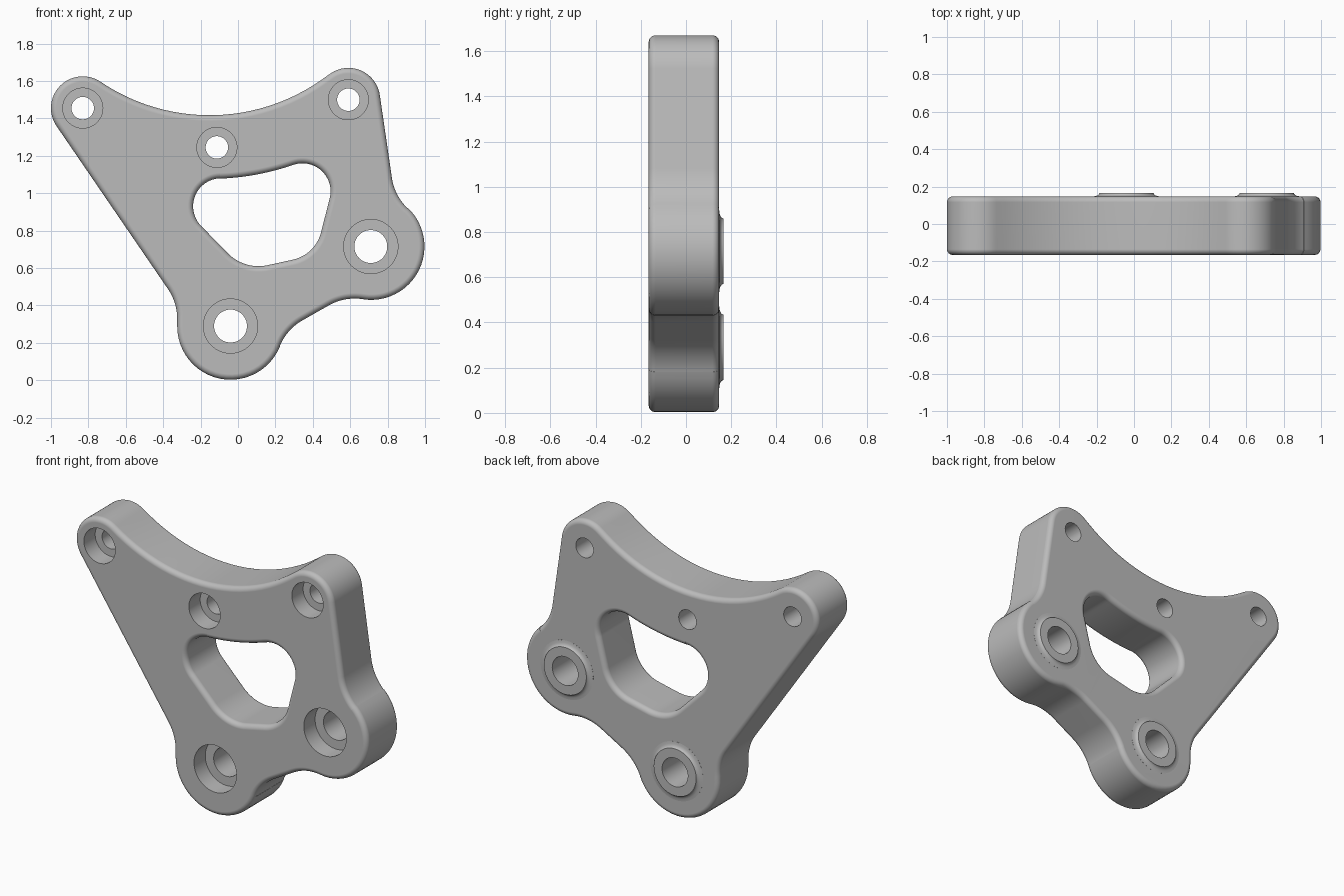
import bpy, bmesh, math
from mathutils import Vector

if "Cube" in bpy.data.objects:
    bpy.data.objects.remove(bpy.data.objects["Cube"])

FRONT, BACK, FILLET = -0.165, 0.147, 0.03

metal = bpy.data.materials.new("grey metal")
metal.use_nodes = True
GREY = (0.5, 0.5, 0.5, 1)
metal.diffuse_color = GREY
metal.node_tree.nodes["Principled BSDF"].inputs["Base Color"].default_value = GREY


def belt(circles, inset, steps=24):
    """Outline wrapped round circles (x, z, r); negative r is a concave arc."""
    n = len(circles)
    angles = []
    for i in range(n):
        x1, z1, r1 = circles[i]
        x2, z2, r2 = circles[(i + 1) % n]
        v = Vector((x2 - x1, z2 - z1))
        ratio = max(-1, min(1, (r1 - r2) / v.length))
        angles.append(math.atan2(v.y, v.x) - math.acos(ratio))
    points = []
    for i, (x, z, r) in enumerate(circles):
        sweep = (angles[i] - angles[i - 1]) % math.tau
        if r < 0:
            sweep -= math.tau
        for k in range(steps + 1):
            a = angles[i - 1] + sweep * k / steps
            points.append((x + (r - inset) * math.cos(a), z + (r - inset) * math.sin(a)))
    return points


def ring(x, z, r, steps=64):
    return [(x + r * math.cos(math.tau * k / steps), z + r * math.sin(math.tau * k / steps))
            for k in range(steps)]


def loft(name, layers):
    """Closed solid through (outline, y) layers."""
    bm = bmesh.new()
    loops = [[bm.verts.new((x, y, z)) for x, z in outline] for outline, y in layers]
    for a, b in zip(loops, loops[1:]):
        for i in range(len(a)):
            j = (i + 1) % len(a)
            bm.faces.new((a[i], a[j], b[j], b[i]))
    bm.faces.new(loops[0])
    bm.faces.new(loops[-1])
    bmesh.ops.remove_doubles(bm, verts=bm.verts, dist=0.0002)
    bmesh.ops.recalc_face_normals(bm, faces=bm.faces)
    mesh = bpy.data.meshes.new(name)
    bm.to_mesh(mesh)
    bm.free()
    mesh.materials.append(metal)
    obj = bpy.data.objects.new(name, mesh)
    bpy.context.collection.objects.link(obj)
    return obj


def combine(target, tool, operation):
    mod = target.modifiers.new("combine", 'BOOLEAN')
    mod.operation, mod.object, mod.solver = operation, tool, 'EXACT'
    bpy.context.view_layer.objects.active = target
    bpy.ops.object.modifier_apply(modifier=mod.name)
    bpy.data.objects.remove(tool)


def rounded_layers(sign):
    """(inset, y) pairs of a fillet on the front and back edges."""
    quarter = [math.pi / 2 * k / 6 for k in range(7)]
    steps = [(FILLET * (1 - math.sin(a)), FILLET * (1 - math.cos(a))) for a in quarter]
    return ([(sign * i, FRONT + d) for i, d in steps]
            + [(sign * i, BACK - d) for i, d in reversed(steps)])


# Plate: four lugs joined by straight edges and concave fillets
plate_outline = [
    (-0.83, 1.455, 0.17), (-0.605, 0.329, -0.28), (-0.04, 0.288, 0.285),
    (0.483, 0.077, -0.28), (0.624, 0.157, -0.28), (0.712, 0.715, 0.285),
    (1.10, 1.122, -0.28), (0.59, 1.50, 0.17), (-0.152, 2.457, -1.04)]
bracket = loft("bracket_plate", [(belt(plate_outline, i), y) for i, y in rounded_layers(1)])

# Central window with rounded rims
window_outline = [
    (-0.09, 0.93, 0.15), (0.11, 0.84, 0.23), (0.25, 0.84, 0.2),
    (0.345, 1.01, 0.15), (-0.152, 2.457, -1.38)]
layers = rounded_layers(-1)
layers = [(-FILLET, FRONT - 0.05)] + layers + [(-FILLET, BACK + 0.05)]
combine(bracket, loft("window_cutter", [(belt(window_outline, i), y) for i, y in layers]),
        'DIFFERENCE')

# Flared bosses on the back of the two large lugs
large_bolts = [(-0.04, 0.29), (0.71, 0.715)]
small_bolts = [(-0.83, 1.455), (-0.113, 1.245), (0.59, 1.50)]
boss_profile = [(0.18, 0.1), (0.18, BACK + 0.0005), (0.165, 0.149), (0.154, 0.153),
                (0.147, 0.159), (0.145, 0.165)]
for x, z in large_bolts:
    combine(bracket, loft("boss", [(ring(x, z, r), y) for r, y in boss_profile]), 'UNION')

# Counterbored bolt holes
SEAT = FRONT + 0.11
for bolts, bore, hole in ((large_bolts, 0.145, 0.088), (small_bolts, 0.107, 0.06)):
    for x, z in bolts:
        profile = [(bore, -0.3), (bore, SEAT), (hole, SEAT), (hole, 0.3)]
        combine(bracket, loft("bolt_cutter", [(ring(x, z, r), y) for r, y in profile]),
                'DIFFERENCE')

# Smooth walls with crisp bolt edges
bpy.ops.object.select_all(action='DESELECT')
bracket.select_set(True)
bpy.context.view_layer.objects.active = bracket
bpy.ops.object.shade_smooth_by_angle(angle=math.radians(35))
weighted = bracket.modifiers.new("even shading", 'WEIGHTED_NORMAL')
weighted.keep_sharp = True
